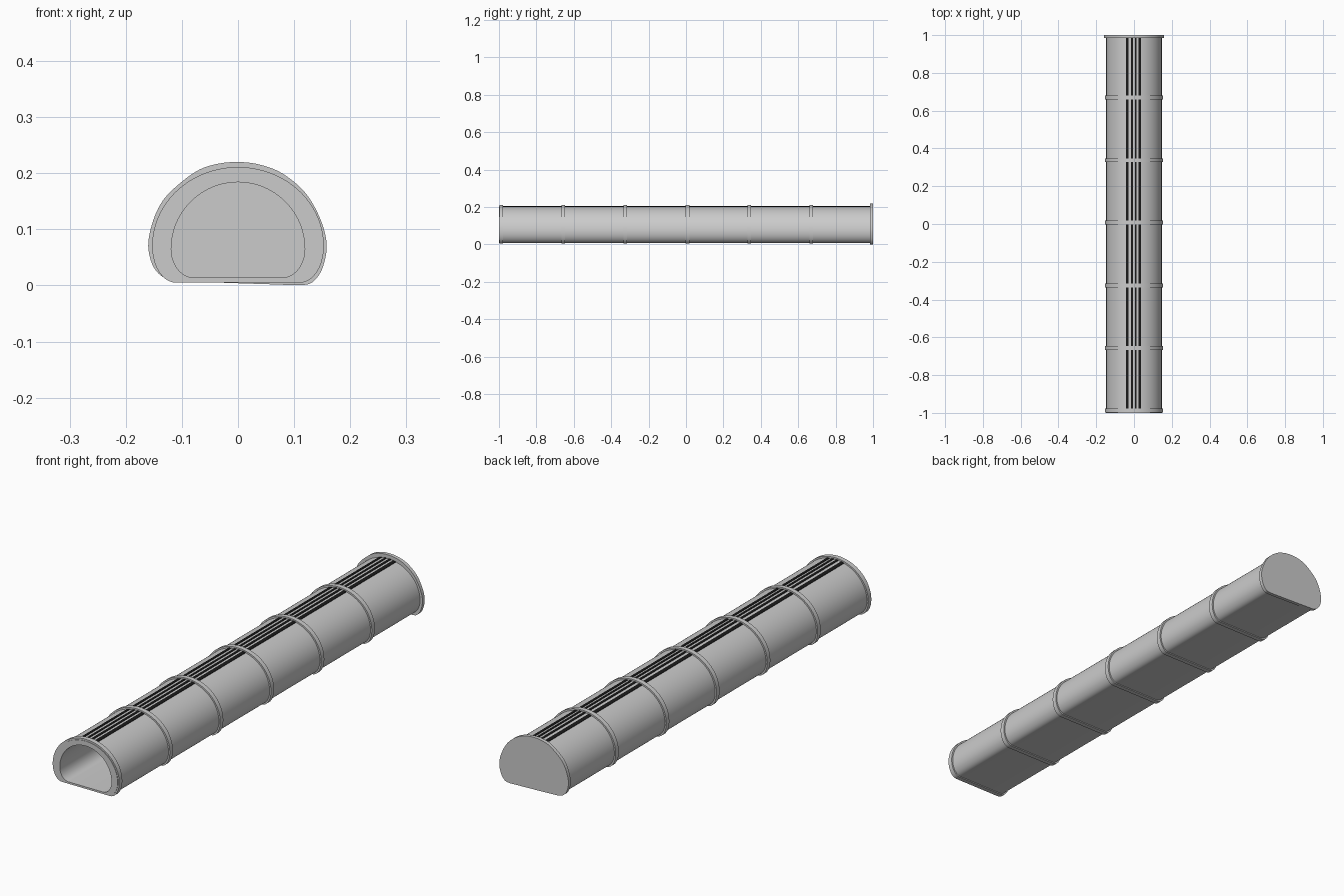
import bpy, bmesh, math
from mathutils import Vector

if "Cube" in bpy.data.objects:
    bpy.data.objects.remove(bpy.data.objects["Cube"])


def d_profile(half_w, mid_z, top, bottom, corner, n=48, m=10):
    """Counter-clockwise D section: half-ellipse roof, rounded lower corners, flat floor."""
    pts = []
    for i in range(n + 1):
        a = math.pi * i / n
        pts.append((half_w * math.cos(a), mid_z + (top - mid_z) * math.sin(a)))
    left = []
    for i in range(1, m + 1):
        a = math.pi / 2 * i / m
        left.append((-(half_w - corner) - corner * math.cos(a),
                     mid_z - (mid_z - bottom) * math.sin(a)))
    return pts + left + [(-x, z) for x, z in reversed(left)]


def smooth_loop(pts, steps=5):
    """Closed Catmull-Rom curve through a few points."""
    v = [Vector(p) for p in pts]
    out, n = [], len(pts)
    for i in range(n):
        a, b, c, d = v[i - 1], v[i], v[(i + 1) % n], v[(i + 2) % n]
        for s in range(steps):
            t = s / steps
            out.append(tuple(0.5 * (2 * b + (c - a) * t + (2 * a - 5 * b + 4 * c - d) * t ** 2
                                    + (3 * b - a - 3 * c + d) * t ** 3)))
    return out


def extrude(name, outer, y0, y1, inner=None, color=None):
    """Extrude a section along y; with an inner section it becomes a hollow ring."""
    bm = bmesh.new()
    n = len(outer)

    def ring(profile, y):
        return [bm.verts.new((x, y, z)) for x, z in profile]

    def bridge(a, b):
        for i in range(n):
            j = (i + 1) % n
            bm.faces.new((a[i], a[j], b[j], b[i]))

    o0, o1 = ring(outer, y0), ring(outer, y1)
    bridge(o0, o1)
    if inner:
        i0, i1 = ring(inner, y0), ring(inner, y1)
        bridge(i1, i0)
        bridge(i0, o0)
        bridge(o1, i1)
    else:
        bm.faces.new(o0)
        bm.faces.new(o1)
    bmesh.ops.recalc_face_normals(bm, faces=bm.faces)
    mesh = bpy.data.meshes.new(name)
    bm.to_mesh(mesh)
    bm.free()
    obj = bpy.data.objects.new(name, mesh)
    bpy.context.collection.objects.link(obj)
    if color:
        mesh.materials.append(color)
    bpy.ops.object.select_all(action='DESELECT')
    obj.select_set(True)
    bpy.context.view_layer.objects.active = obj
    bpy.ops.object.shade_smooth_by_angle(angle=math.radians(35))
    return obj


outer = d_profile(0.147, 0.07, 0.204, 0.009, 0.042)
inner = d_profile(0.119, 0.065, 0.184, 0.014, 0.04)
rib = d_profile(0.153, 0.07, 0.211, 0.005, 0.042)

# Hollow tunnel body, open at the front
extrude("tunnel_shell", outer, -1.0, 0.99, inner)

# Reinforcing ribs
for k, y in enumerate((-0.988, -0.656, -0.325, 0.008, 0.338, 0.67)):
    extrude(f"rib_{k + 1}", rib, y - 0.01, y + 0.01, outer)

# Slightly uneven end plate closing the back
plate = smooth_loop([(-0.16, 0.07), (-0.153, 0.11), (-0.138, 0.145), (-0.115, 0.172),
                     (-0.075, 0.203), (-0.04, 0.216), (0, 0.22), (0.04, 0.215),
                     (0.08, 0.199), (0.12, 0.165), (0.146, 0.12), (0.158, 0.075),
                     (0.152, 0.035), (0.138, 0.011), (0.118, 0.001), (0.06, 0.002),
                     (-0.08, 0.007), (-0.125, 0.011), (-0.15, 0.032)])
extrude("back_plate", plate, 0.985, 1.0)

# Dark strips running along the crown
black = bpy.data.materials.new("black")
black.diffuse_color = (0.01, 0.01, 0.01, 1)
black.use_nodes = True
black.node_tree.nodes["Principled BSDF"].inputs["Base Color"].default_value = black.diffuse_color


def roof(x, lift):
    return 0.07 + 0.134 * math.sqrt(1 - (x / 0.147) ** 2) + lift


for k, (xc, w) in enumerate(((-0.035, 0.014), (-0.011, 0.01), (0.009, 0.01), (0.030, 0.014))):
    xs = [xc - w / 2, xc, xc + w / 2]
    section = [(x, roof(x, -0.003)) for x in xs] + [(x, roof(x, 0.0015)) for x in reversed(xs)]
    extrude(f"crown_strip_{k + 1}", section, -0.98, 0.987, color=black)
